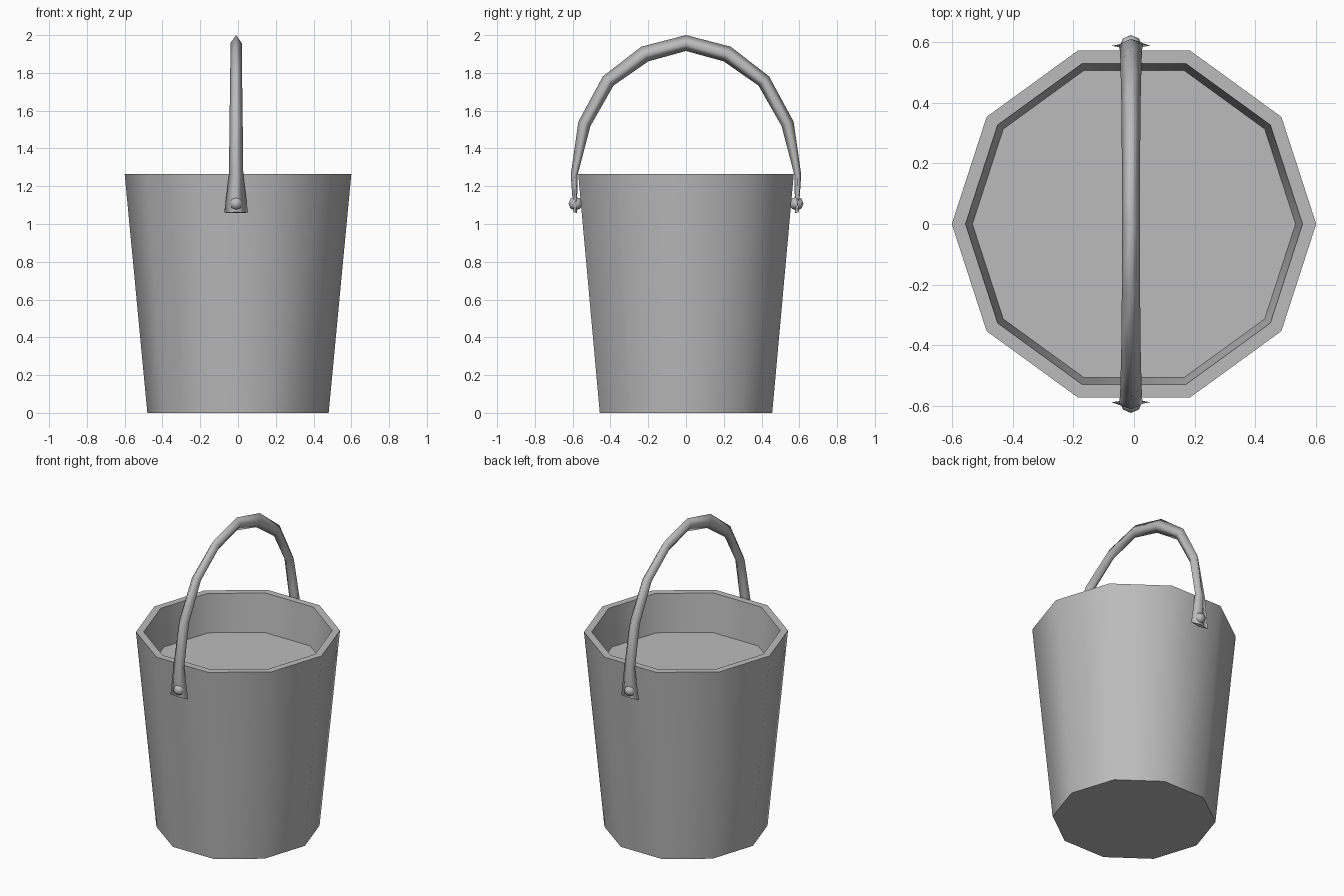
import bpy, bmesh
from math import cos, sin, pi, radians
from mathutils import Vector, Matrix

cube = bpy.data.objects.get("Cube")
if cube:
    bpy.data.objects.remove(cube, do_unlink=True)

grey = bpy.data.materials.new("grey metal")
grey.use_nodes = True
colour = (0.5, 0.5, 0.5, 1)
grey.diffuse_color = colour
grey.node_tree.nodes["Principled BSDF"].inputs["Base Color"].default_value = colour


def finish(name, bm, angle):
    bmesh.ops.recalc_face_normals(bm, faces=bm.faces)
    mesh = bpy.data.meshes.new(name)
    bm.to_mesh(mesh)
    bm.free()
    obj = bpy.data.objects.new(name, mesh)
    bpy.context.collection.objects.link(obj)
    mesh.materials.append(grey)
    bpy.ops.object.select_all(action='DESELECT')
    obj.select_set(True)
    bpy.context.view_layer.objects.active = obj
    bpy.ops.object.shade_smooth_by_angle(angle=radians(angle))
    return obj


def loft(rings):
    """Skin a list of closed point rings and cap both ends."""
    bm = bmesh.new()
    loops = [[bm.verts.new(p) for p in ring] for ring in rings]
    n = len(loops[0])
    for a, b in zip(loops, loops[1:]):
        for i in range(n):
            j = (i + 1) % n
            bm.faces.new((a[i], a[j], b[j], b[i]))
    bm.faces.new(loops[0])
    bm.faces.new(loops[-1])
    return bm


# Ten-sided bucket: bottom, outer rim, inner rim, raised inner floor
SIDES = 10
profile = [(0.48, 0), (0.6, 1.265), (0.555, 1.265), (0.532, 1.02)]
rings = [[(r * cos(2 * pi * i / SIDES), r * sin(2 * pi * i / SIDES), z)
          for i in range(SIDES)] for r, z in profile]
finish("bucket", loft(rings), 45)

# Handle: diamond section swept along an arch, flared and flattened at the ends
CX = -0.01
half = [(0.587, 1.06, 0.063, 0.01), (0.592, 1.26, 0.038, 0.018),
        (0.538, 1.53, 0.035, 0.034), (0.412, 1.757, 0.032, 0.037),
        (0.218, 1.9, 0.03, 0.043)]
path = half + [(0, 1.958, 0.03, 0.042)] + [(-y, z, w, t) for y, z, w, t in reversed(half)]
rings = []
for i, (y, z, w, t) in enumerate(path):
    before, after = path[max(i - 1, 0)], path[min(i + 1, len(path) - 1)]
    tangent = Vector((0, after[0] - before[0], after[1] - before[1])).normalized()
    out = Vector((0, -tangent.z, tangent.y))
    if out.dot(Vector((0, y, z - 1.3))) < 0:
        out = -out
    if i in (0, len(path) - 1):
        out = Vector((0, 1 if y > 0 else -1, 0.3)).normalized()
    mid, side = Vector((CX, y, z)), Vector((w, 0, 0))
    rings.append([mid + side, mid + out * t, mid - side, mid - out * t])
handle = finish("handle", loft(rings), 180)
for edge in handle.data.edges:
    a, b = (handle.data.vertices[v].co for v in edge.vertices)
    edge.use_edge_sharp = max(a.z, b.z) < 1.1

# Rivets pinning the handle to the bucket
for name, s in (("front_rivet", -1), ("back_rivet", 1)):
    bm = bmesh.new()
    bmesh.ops.create_uvsphere(
        bm, u_segments=8, v_segments=4, radius=0.037,
        matrix=Matrix.Translation((CX, s * 0.585, 1.108)) @ Matrix.Rotation(pi / 2, 4, 'X'))
    finish(name, bm, 60)
